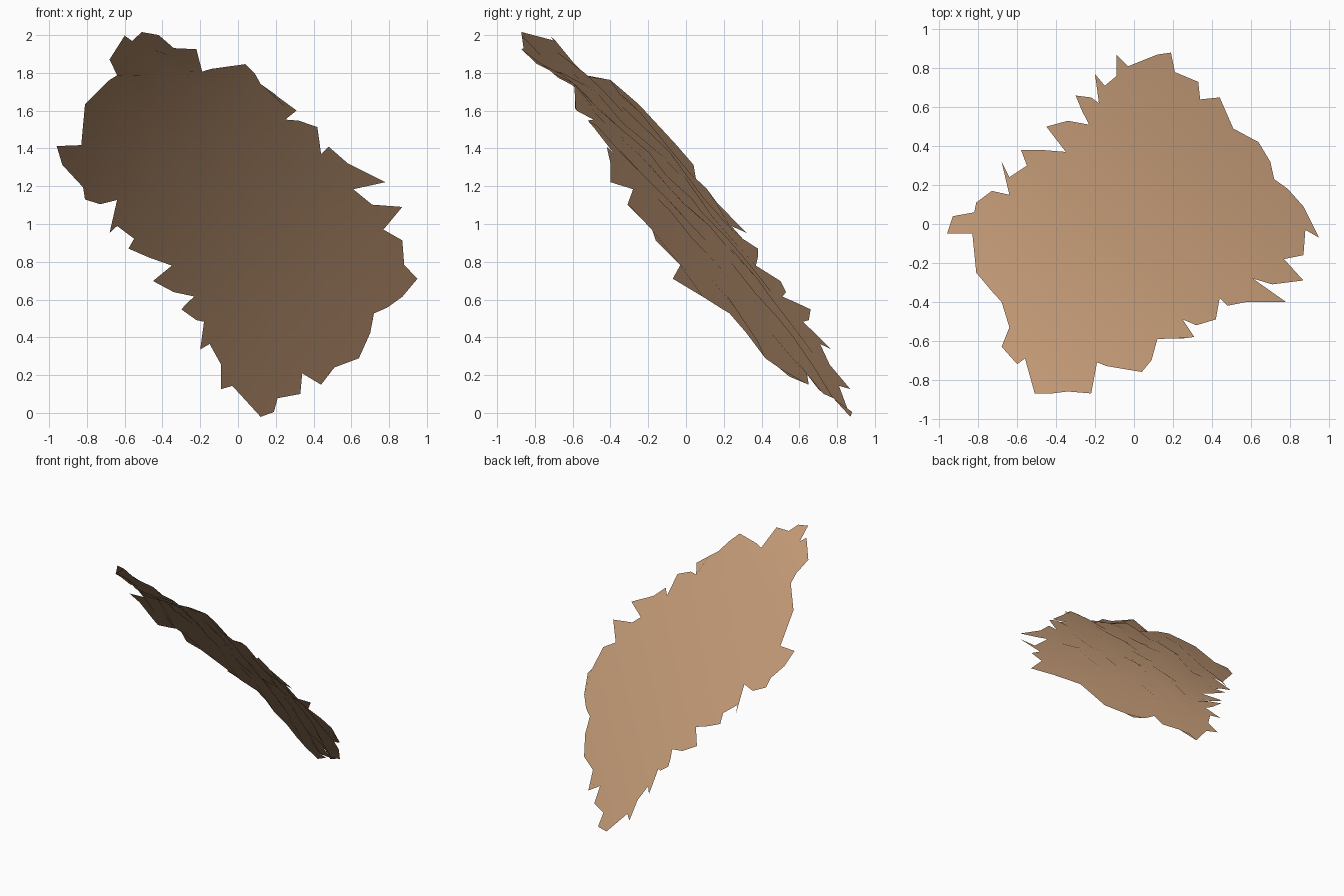
import bpy, bmesh, math, random
from mathutils import Vector
from mathutils.geometry import delaunay_2d_cdt

if "Cube" in bpy.data.objects:
    bpy.data.objects.remove(bpy.data.objects["Cube"])

random.seed(4)

# ragged outline of the bark flake, seen from the top
OUTLINE = [
    (-.09, .87), (-.03, .81), (.12, .87), (.19, .88), (.21, .78), (.33, .73), (.34, .64),
    (.44, .65), (.51, .49), (.64, .42), (.70, .32), (.72, .23), (.79, .18), (.87, .09),
    (.95, -.07), (.88, -.03), (.87, -.16), (.77, -.18), (.87, -.29), (.71, -.31),
    (.61, -.28), (.78, -.40), (.58, -.40), (.48, -.42), (.44, -.38), (.42, -.49),
    (.32, -.52), (.25, -.49), (.31, -.58), (.12, -.59), (.09, -.70), (.04, -.76),
    (-.14, -.73), (-.19, -.71), (-.22, -.87), (-.34, -.86), (-.42, -.87), (-.51, -.87),
    (-.56, -.69), (-.60, -.72), (-.68, -.63), (-.64, -.53), (-.68, -.40), (-.81, -.25),
    (-.83, -.05), (-.96, -.05), (-.93, .04), (-.82, .06), (-.81, .11), (-.73, .17),
    (-.64, .15), (-.68, .32), (-.64, .24), (-.55, .30), (-.58, .38), (-.47, .38),
    (-.35, .37), (-.45, .50), (-.34, .53), (-.23, .51), (-.30, .66), (-.22, .65),
    (-.18, .62), (-.20, .77), (-.15, .71), (-.09, .76)]

# bumps (x, y, lift): a raised middle and an uneven rim
BUMPS = [
    (-.35, -.10, .10), (.38, .20, .10), (.04, .20, .09), (0, -.25, .10), (.19, .38, .06),
    (-.35, -.5, .09), (.4, -.1, .09),
    (-.68, -.40, .13), (-.81, -.25, .09), (-.83, -.05, .03), (-.93, .04, -.04),
    (-.81, .11, -.12), (-.64, .15, -.02), (-.64, .24, -.08), (-.58, .38, -.05),
    (-.35, .37, -.04), (-.45, .50, -.05), (-.30, .66, .03), (-.15, .71, -.02),
    (-.03, .81, -.07), (.12, .87, -.08), (.19, .88, 0), (.44, .65, .03), (.51, .49, -.03),
    (.74, .25, .04), (.95, -.07, -.07), (.88, -.03, .03), (.87, -.25, 0), (.71, -.31, -.06),
    (.61, -.28, .03), (.42, -.49, .06), (.25, -.49, .06), (.31, -.58, .02),
    (.12, -.59, .11), (.04, -.76, .02), (-.22, -.87, -.05), (-.34, -.86, -.05),
    (-.42, -.87, 0), (-.56, -.69, .11), (-.65, -.60, .04)]


def height(x, y):
    """Leaning, twisted sheet plus the blended bumps."""
    total = lift = 0
    for bx, by, b in BUMPS:
        w = 1 / ((x - bx) ** 2 + (y - by) ** 2 + 1e-4) ** 1.6
        total += w
        lift += w * b
    return 1.04 - .37 * x - 1.043 * y - .28 * x * y + lift / total


def normal(x, y):
    return Vector((.37 + .28 * y + .2 * x, 1.043 + .28 * x + .2 * y, 1)).normalized()


# interior points in columns that follow the grain
pts = [Vector(p) for p in OUTLINE]
n = len(pts)
ridge = {}
for i in range(-11, 12):
    for j in range(-8, 9):
        y = j * .115 + random.uniform(-.03, .03)
        x = i * .095 - .15 * y + random.uniform(-.02, .02)
        if min((Vector((x, y)) - p).length for p in pts[:n]) > .05:
            ridge[len(pts)] = (1 if i % 2 else -1) * random.uniform(0, .02)
            pts.append(Vector((x, y)))

edges = [(i, (i + 1) % n) for i in range(n)]
verts, _, faces, orig, _, _ = delaunay_2d_cdt(pts, edges, [], 1, 1e-5)

# lift the flat triangulation to the leaning sheet, with grain ridges
bm = bmesh.new()
bvs = []
for v, src in zip(verts, orig):
    x, y = v
    amp = ridge.get(src[0], 0) if src else 0
    bvs.append(bm.verts.new(Vector((x, y, height(x, y))) + normal(x, y) * amp))
for f in faces:
    bm.faces.new([bvs[i] for i in f])
bmesh.ops.delete(bm, geom=[v for v in bm.verts if not v.link_faces], context='VERTS')
bmesh.ops.recalc_face_normals(bm, faces=bm.faces[:])
if sum(f.normal.z for f in bm.faces) < 0:
    bmesh.ops.reverse_faces(bm, faces=bm.faces[:])
for f in bm.faces:
    f.smooth = True
me = bpy.data.meshes.new("bark_flake")
bm.to_mesh(me)
bm.free()

# even shading of the sheet
me.normals_split_custom_set_from_vertices([normal(v.co.x, v.co.y) for v in me.vertices])

mat = bpy.data.materials.new("bark_brown")
mat.diffuse_color = (.54, .32, .18, 1)
mat.use_nodes = True
mat.node_tree.nodes["Principled BSDF"].inputs["Base Color"].default_value = mat.diffuse_color
me.materials.append(mat)
ob = bpy.data.objects.new("bark_flake", me)
bpy.context.collection.objects.link(ob)
